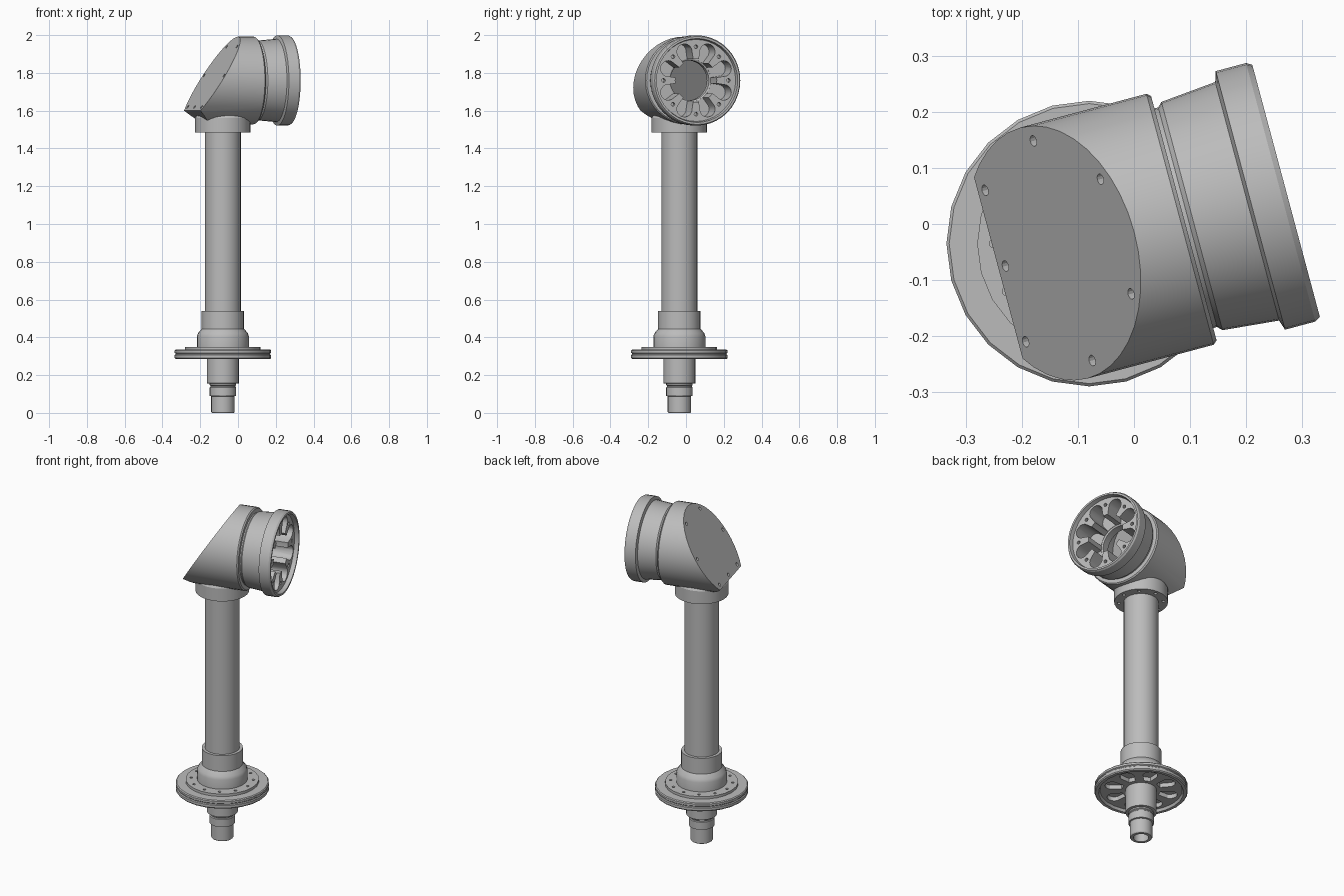
import bpy, bmesh
from math import pi, cos, sin, radians
from mathutils import Matrix, Vector

cube = bpy.data.objects.get("Cube")
if cube:
    bpy.data.objects.remove(cube)

grey = bpy.data.materials.new("Metal grey")
grey.use_nodes = True
colour = (0.5, 0.5, 0.5, 1)
grey.diffuse_color = colour
grey.node_tree.nodes["Principled BSDF"].inputs["Base Color"].default_value = colour

COLUMN = Matrix.Translation((-0.08, -0.035, 0))
# Head frame: local z runs along the head, local x points down
HEAD = (Matrix.Translation((-0.08, -0.035, 1.76))
        @ Matrix.Rotation(radians(15), 4, 'Z') @ Matrix.Rotation(pi / 2, 4, 'Y'))


def lathe(profile, sides):
    """Revolve (radius, height) points; a profile off the axis is a closed ring."""
    bm = bmesh.new()
    vs = [bm.verts.new((r, 0, z)) for r, z in profile]
    edges = [bm.edges.new(p) for p in zip(vs, vs[1:])]
    if profile[0][0] > 0:
        edges.append(bm.edges.new((vs[-1], vs[0])))
    bmesh.ops.spin(bm, geom=vs + edges, cent=(0, 0, 0), axis=(0, 0, 1),
                   angle=2 * pi, steps=sides)
    bmesh.ops.remove_doubles(bm, verts=bm.verts, dist=1e-5)
    bmesh.ops.recalc_face_normals(bm, faces=bm.faces)
    return bm


def add_object(name, bm, frame):
    mesh = bpy.data.meshes.new(name)
    bm.to_mesh(mesh)
    bm.free()
    mesh.materials.append(grey)
    obj = bpy.data.objects.new(name, mesh)
    obj.matrix_world = frame
    bpy.context.scene.collection.objects.link(obj)
    return obj


def cut(obj, bm):
    """Subtract a cutter given in the object's own frame, then drop the cutter."""
    bmesh.ops.recalc_face_normals(bm, faces=bm.faces)
    cutter = add_object("cutter", bm, obj.matrix_world)
    cutter.hide_render = True
    mod = obj.modifiers.new("cut", 'BOOLEAN')
    mod.operation, mod.solver, mod.object = 'DIFFERENCE', 'EXACT', cutter
    bpy.context.view_layer.update()
    result = bpy.data.meshes.new_from_object(
        obj.evaluated_get(bpy.context.evaluated_depsgraph_get()))
    obj.modifiers.clear()
    obj.data = result
    bpy.data.objects.remove(cutter)


def add_hole(bm, pos, axis, radius, depth):
    turn = Vector(axis).to_track_quat('Z', 'Y').to_matrix().to_4x4()
    bmesh.ops.create_cone(bm, cap_ends=True, segments=12, radius1=radius,
                          radius2=radius, depth=2 * depth,
                          matrix=Matrix.Translation(pos) @ turn)


def hole_ring(bm, count, ring, z, radius, depth):
    for i in range(count):
        a = 2 * pi * i / count
        add_hole(bm, (ring * cos(a), ring * sin(a), z), (0, 0, 1), radius, depth)


def petal_ring(bm, inner, outer, width_in, width_out, low, high):
    """Eight radial slots, rounded outside and narrower inside."""
    for i in range(8):
        a = 2 * pi * (i + 0.5) / 8
        arc = [pi * k / 8 - pi / 2 for k in range(9)]
        points = [(outer - width_out + width_out * cos(t), width_out * sin(t)) for t in arc]
        points += [(inner, width_in), (inner, -width_in)]
        vs = [bm.verts.new((x * cos(a) - y * sin(a), x * sin(a) + y * cos(a), low))
              for x, y in points]
        face = bm.faces.new(vs)
        ext = bmesh.ops.extrude_face_region(bm, geom=[face])["geom"]
        bmesh.ops.translate(bm, vec=(0, 0, high - low),
                            verts=[v for v in ext if isinstance(v, bmesh.types.BMVert)])


parts = []

# Lower pipe with stepped tip and open bore
parts.append(add_object("lower_pipe", lathe([
    (0, .06), (.042, .06), (.042, 0), (.058, 0), (.062, .006), (.062, .088),
    (.07, .09), (.07, .135), (.066, .139), (.066, .143), (.07, .147),
    (.07, .155), (.085, .157), (.085, .31), (0, .31)], 24), COLUMN))

# Flange with grooved rim, bolt circle and slotted dished underside
flange = add_object("base_flange", lathe([
    (.06, .30), (.225, .30), (.232, .285), (.25, .285), (.255, .291), (.255, .306),
    (.25, .31), (.25, .314), (.255, .318), (.255, .33), (.25, .335), (.2, .335),
    (.2, .35), (.06, .35)], 24), COLUMN)
tool = bmesh.new()
petal_ring(tool, .105, .205, .02, .04, .28, .325)
hole_ring(tool, 12, .17, .35, .008, .01)
cut(flange, tool)
parts.append(flange)

# Bell socket and column
parts.append(add_object("bell_socket", lathe([
    (0, .34), (.138, .34), (.138, .405), (.132, .422), (.1125, .445), (.1125, .54),
    (0, .54)], 24), COLUMN))
parts.append(add_object("column", lathe([
    (0, .53), (.095, .53), (.095, 1.5), (0, 1.5)], 28), COLUMN))

# Collar under the head with bolt holes below
collar = add_object("collar", lathe([
    (0, 1.485), (.147, 1.485), (.147, 1.562), (.135, 1.582), (0, 1.582)], 28), COLUMN)
tool = bmesh.new()
hole_ring(tool, 8, .122, 1.485, .009, .02)
cut(collar, tool)
parts.append(collar)

# Hollow head, cut off obliquely at the back and chamfered under the cut
COVER = Vector((-.251, 0, -.392)).normalized()
CHAMFER = Vector((.078, 0, -.072)).normalized()
CORNER = Vector((.16, 0, -.168))


def oblique_drum(profile, inset):
    bm = lathe(profile, 40)
    for normal in (COVER, CHAMFER):
        bmesh.ops.bisect_plane(bm, geom=bm.verts[:] + bm.edges[:] + bm.faces[:],
                               plane_co=CORNER - normal * inset, plane_no=normal,
                               clear_outer=True)
        bmesh.ops.holes_fill(bm, edges=[e for e in bm.edges if e.is_boundary])
    return bm


head = add_object("head_housing", oblique_drum(
    [(0, -.5), (.232, -.5), (.232, .168), (.226, .175), (0, .175)], 0), HEAD)
cut(head, oblique_drum([(0, -.5), (.198, -.5), (.198, .2), (0, .2)], .022))
tool = bmesh.new()
for u, v in ((-.155, 0), (-.155, .14), (-.155, -.14), (-.049, .203), (-.049, -.203),
             (.049, .106), (.049, -.106)):
    height = .232 + (u - .083) * 1.562
    add_hole(tool, (-height, v, u), COVER, .01, .014)
cut(head, tool)
parts.append(head)

# End cap with flared rim, open centre, petal slots and screw holes
cap = add_object("end_cap", lathe([
    (.106, .165), (.203, .165), (.203, .182), (.211, .19), (.2205, .292), (.239, .298),
    (.239, .354), (.233, .364), (.222, .364), (.217, .34), (.114, .34), (.114, .215),
    (.106, .21)], 40), HEAD)
tool = bmesh.new()
petal_ring(tool, .09, .206, .024, .042, .217, .36)
hole_ring(tool, 8, .178, .34, .01, .03)
cut(cap, tool)
parts.append(cap)

# Smooth the round walls and keep the edges sharp
bpy.ops.object.select_all(action='DESELECT')
for part in parts:
    part.select_set(True)
bpy.context.view_layer.objects.active = parts[0]
bpy.ops.object.shade_smooth_by_angle(angle=radians(25))
